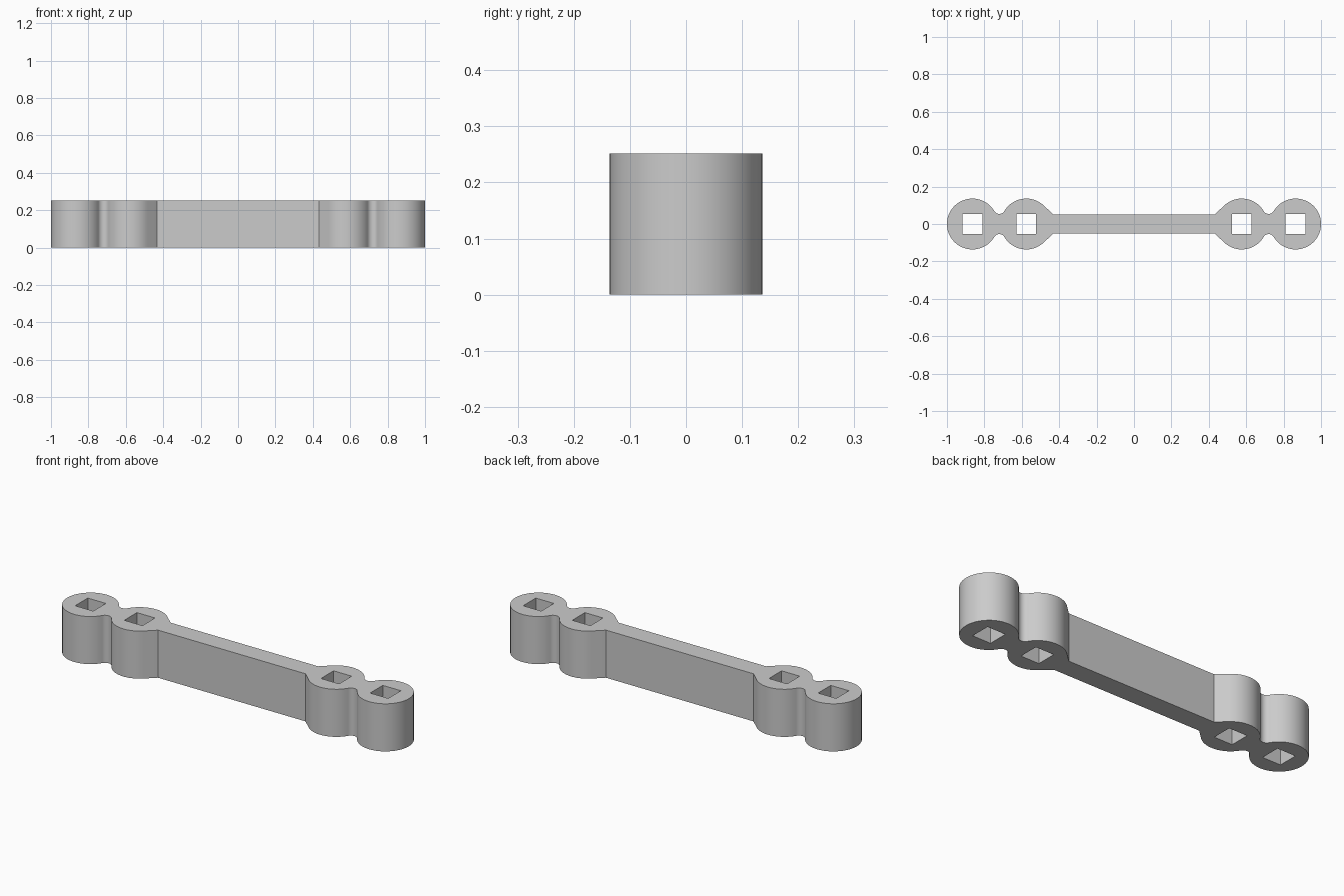
import bpy
import bmesh
from math import acos, atan2, cos, sin, hypot, pi, radians

default = bpy.data.objects.get("Cube")
if default:
    bpy.data.objects.remove(default, do_unlink=True)

HEIGHT = 0.252
RADIUS = 0.136                    # socket bosses
OUTER, INNER = 0.864, 0.576       # boss centres along x
HOLE = 0.053                      # half side of the square sockets
BAR_END, BAR_Y = 0.432, 0.052     # central bar corner
NECK_Y = 0.054                    # half width of the neck between bosses


def arc(cx, cy, r, start, end, steps):
    return [(cx + r * cos(start + (end - start) * i / steps),
             cy + r * sin(start + (end - start) * i / steps))
            for i in range(steps + 1)]


# Neck fillet tangent to both bosses
half = (OUTER - INNER) / 2
fillet = (half**2 + NECK_Y**2 - RADIUS**2) / (2 * (RADIUS - NECK_Y))
neck_x, fillet_y = (OUTER + INNER) / 2, NECK_Y + fillet
touch = atan2(fillet_y, half)

# Straight flare from the bar corner, tangent to the inner boss
dx, dy = BAR_END - INNER, BAR_Y
flare = atan2(dy, dx) - acos(RADIUS / hypot(dx, dy))

# One quarter of the outline, then mirrored both ways
quarter = [(BAR_END, BAR_Y)]
quarter += arc(INNER, 0, RADIUS, flare, touch, 20)
quarter += arc(neck_x, fillet_y, fillet, pi + touch, 2 * pi - touch, 16)[1:]
quarter += arc(OUTER, 0, RADIUS, pi - touch, 0, 32)[1:]
right_half = quarter + [(x, -y) for x, y in reversed(quarter[:-1])]
outline = right_half + [(-x, y) for x, y in reversed(right_half)]

# Square sockets
loops = [outline]
for cx in (-OUTER, -INNER, INNER, OUTER):
    loops.append([(cx + sx * HOLE, sy * HOLE)
                  for sx, sy in ((-1, -1), (1, -1), (1, 1), (-1, 1))])

# Fill the profile and extrude it
bm = bmesh.new()
edges = []
for loop in loops:
    verts = [bm.verts.new((x, y, 0)) for x, y in loop]
    edges += [bm.edges.new((a, b)) for a, b in zip(verts, verts[1:] + verts[:1])]
bmesh.ops.triangle_fill(bm, edges=edges, use_beauty=True, normal=(0, 0, 1))
result = bmesh.ops.extrude_face_region(bm, geom=bm.faces[:], use_keep_orig=True)
top = [g for g in result["geom"] if isinstance(g, bmesh.types.BMVert)]
bmesh.ops.translate(bm, verts=top, vec=(0, 0, HEIGHT))
bmesh.ops.recalc_face_normals(bm, faces=bm.faces[:])
mesh = bpy.data.meshes.new("socket_bar")
bm.to_mesh(mesh)
bm.free()

bar = bpy.data.objects.new("socket_bar", mesh)
bpy.context.collection.objects.link(bar)

# Plain grey
grey = bpy.data.materials.new("light_grey")
grey.use_nodes = True
colour = (0.6, 0.6, 0.6, 1)
grey.diffuse_color = colour
grey.node_tree.nodes["Principled BSDF"].inputs["Base Color"].default_value = colour
mesh.materials.append(grey)

bpy.ops.object.select_all(action="DESELECT")
bar.select_set(True)
bpy.context.view_layer.objects.active = bar
bpy.ops.object.shade_smooth_by_angle(angle=radians(30))
